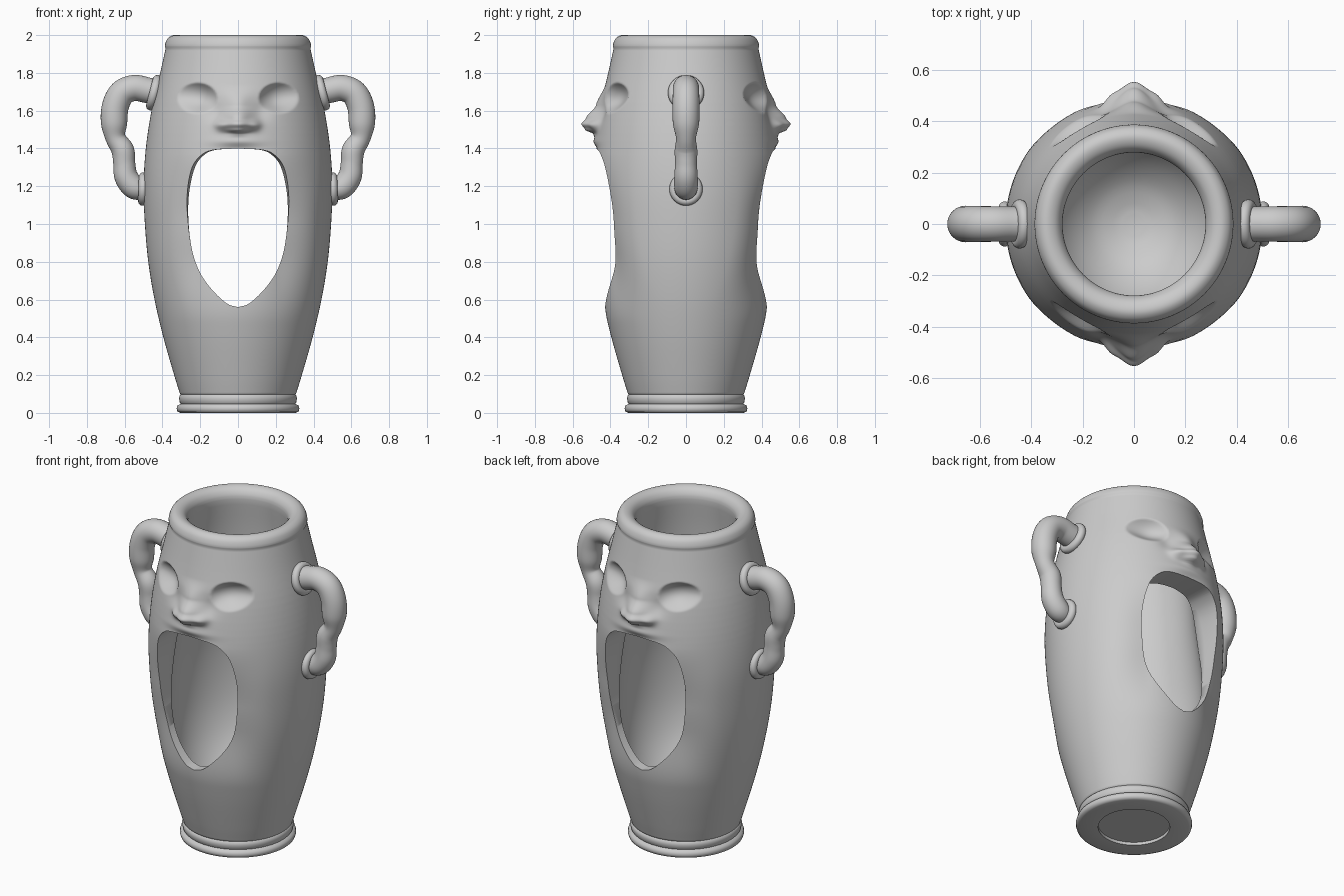
import bpy, bmesh, math
from mathutils import Vector

cube = bpy.data.objects.get("Cube")
if cube:
    bpy.data.objects.remove(cube)

clay = bpy.data.materials.new("grey_clay")
clay.use_nodes = True
clay.diffuse_color = (0.6, 0.6, 0.6, 1)
clay.node_tree.nodes["Principled BSDF"].inputs["Base Color"].default_value = (0.6, 0.6, 0.6, 1)


def spline(points, n):
    """Catmull-Rom samples through the points, n per span."""
    p = [Vector(q) for q in points]
    p = [2 * p[0] - p[1]] + p + [2 * p[-1] - p[-2]]
    out = []
    for i in range(1, len(p) - 2):
        a, b, c, d = p[i - 1:i + 3]
        for k in range(n):
            t = k / n
            out.append(0.5 * (2 * b + (c - a) * t + (2 * a - 5 * b + 4 * c - d) * t * t
                              + (3 * b - a - 3 * c + d) * t ** 3))
    return out + [p[-2]]


def ease(table, z):
    """Smoothly interpolated table value, held flat past both ends."""
    if z <= table[0][0]:
        return table[0][1]
    for (z0, v0), (z1, v1) in zip(table, table[1:]):
        if z <= z1:
            t = (z - z0) / (z1 - z0)
            return v0 + (v1 - v0) * t * t * (3 - 2 * t)
    return table[-1][1]


def make(name, bm):
    bmesh.ops.recalc_face_normals(bm, faces=bm.faces)
    mesh = bpy.data.meshes.new(name)
    bm.to_mesh(mesh)
    bm.free()
    obj = bpy.data.objects.new(name, mesh)
    bpy.context.collection.objects.link(obj)
    mesh.materials.append(clay)
    return obj


def activate(obj):
    bpy.ops.object.select_all(action='DESELECT')
    obj.select_set(True)
    bpy.context.view_layer.objects.active = obj


def smooth(obj):
    activate(obj)
    bpy.ops.object.shade_smooth_by_angle(angle=math.radians(60))


def bridge(bm, a, b):
    n = len(a)
    for i in range(n):
        bm.faces.new((a[i], a[(i + 1) % n], b[(i + 1) % n], b[i]))


# Face relief: nose, upper lip, eye sockets and the flattened sides of the mouth
NOSE = [(1.455, 0), (1.475, .01), (1.5, .06), (1.53, .083), (1.56, .064), (1.63, .024), (1.74, 0)]
NOSE_WIDTH = [(1.48, .05), (1.53, .068), (1.64, .055), (1.74, .08)]
LIP = [(1.3, 0), (1.395, -.016), (1.44, .006), (1.48, 0)]
DENT = [(.48, 0), (.84, .042), (1.0, .038), (1.38, 0)]


def blob(x, z, cx, cz, rx, rz):
    return math.exp(-((x - cx) / rx) ** 2 - ((z - cz) / rz) ** 2)


def relief(x, z):
    d = ease(NOSE, z) * math.exp(-(x / ease(NOSE_WIDTH, z)) ** 2)
    d += ease(LIP, z) * math.exp(-(x / .12) ** 2)
    d += .024 * blob(x, z, .085, 1.522, .034, .03)
    d -= .014 * blob(x, z, .125, 1.6, .05, .055)
    e = ((x - .215) / .105) ** 2 + ((z - 1.665) / .083) ** 2
    if e < 1:
        d -= .055 * (1 - e) ** ease([(1.6, 1.5), (1.68, 1)], z)
    return d - ease(DENT, z) * ease([(.22, 1), (.42, 0)], x)


# Body: turned profile from the foot, up the wall, over the rim and down the thick inside
FOOT = [(.2, .018), (.2, 0), (.305, 0), (.32, .006), (.325, .022), (.32, .04), (.303, .048),
        (.308, .054), (.312, .075), (.309, .092), (.303, .097)]
WALL = [(.307, .1), (.338, .2), (.395, .4), (.442, .6), (.475, .8), (.493, 1.0), (.5, 1.2),
        (.488, 1.4), (.458, 1.6), (.412, 1.8), (.383, 1.93)]
RIM = [(.387, 1.938), (.385, 1.955), (.373, 1.982), (.35, 1.998), (.325, 1.998), (.3, 1.985),
       (.283, 1.96), (.278, 1.935)]
CAVITY = [(.282, 1.9), (.3, 1.75), (.316, 1.55), (.332, 1.35), (.356, 1.15), (.38, .95),
          (.385, .75), (.37, .58), (.33, .43), (.26, .3), (.17, .21), (.08, .17), (.02, .16)]
wall = spline(WALL, 5)
fine = []
for a, b in zip(wall, wall[1:]):
    steps = max(1, round((b.y - a.y) / .007)) if 1.36 < a.y < 1.78 else 2
    fine += [a.lerp(b, i / steps) for i in range(steps)]
fine.append(wall[-1])
profile = ([(r, z, 0) for r, z in FOOT] + [(p.x, p.y, 1) for p in fine]
           + [(p.x, p.y, 0) for p in spline(RIM, 3) + spline(CAVITY, 4)])

SIDES = 272
bm = bmesh.new()
rings = []
for r, z, k in profile:
    ring = []
    for i in range(SIDES):
        a = math.tau * i / SIDES
        rr = r + (relief(abs(r * math.cos(a)), z) if k else 0)
        ring.append(bm.verts.new((rr * math.cos(a), rr * math.sin(a), z)))
    rings.append(ring)
for a, b in zip(rings, rings[1:]):
    bridge(bm, a, b)
for ring, z in ((rings[0], .018), (rings[-1], .16)):
    hub = bm.verts.new((0, 0, z))
    for i in range(SIDES):
        bm.faces.new((hub, ring[i], ring[(i + 1) % SIDES]))
body = make("body", bm)

# Open mouths: one outline cut through front and back, flared at the upper corners
MOUTH = [(0, .56), (.06, .58), (.14, .655), (.205, .75), (.245, .87), (.263, 1.03),
         (.258, 1.17), (.228, 1.3), (.18, 1.365), (.12, 1.392), (0, 1.4)]
FLARE = [(.9, 1), (1.3, 1.15)]
half = spline(MOUTH, 5)
outline = half + [Vector((-p.x, p.y)) for p in reversed(half[1:-1])]
bm = bmesh.new()
stations = [[bm.verts.new((p.x * (ease(FLARE, p.y) if flared else 1), y, p.y)) for p in outline]
            for y, flared in ((-.6, True), (-.3, False), (.3, False), (.6, True))]
for a, b in zip(stations, stations[1:]):
    bridge(bm, a, b)
bm.faces.new(stations[0])
bm.faces.new(stations[-1])
cutter = make("mouth_cutter", bm)
cutter.hide_render = True
cut = body.modifiers.new("mouths", 'BOOLEAN')
cut.operation = 'DIFFERENCE'
cut.solver = 'EXACT'
cut.object = cutter
activate(body)
bpy.ops.object.modifier_apply(modifier=cut.name)
bpy.data.objects.remove(cutter)
smooth(body)

# Handles: ear-shaped tubes given as x, z, radius
EAR = [(.41, 1.69, .068), (.48, 1.708, .068), (.55, 1.72, .069), (.615, 1.692, .07),
       (.65, 1.62, .071), (.656, 1.53, .069), (.648, 1.455, .053), (.61, 1.39, .06),
       (.602, 1.32, .058), (.592, 1.25, .062), (.55, 1.195, .063), (.5, 1.185, .055),
       (.45, 1.185, .055)]
for side, label in ((1, "left"), (-1, "right")):
    path = spline(EAR, 6)
    bm = bmesh.new()
    tube = []
    for i, p in enumerate(path):
        t = path[min(i + 1, len(path) - 1)] - path[max(i - 1, 0)]
        n = Vector((-t.y, t.x)).normalized()
        ring = []
        for j in range(32):
            a = math.tau * j / 32
            u = p.z * math.cos(a)
            ring.append(bm.verts.new((side * (p.x + n.x * u), p.z * math.sin(a), p.y + n.y * u)))
        tube.append(ring)
    for a, b in zip(tube, tube[1:]):
        bridge(bm, a, b)
    bm.faces.new(tube[0])
    bm.faces.new(tube[-1])
    smooth(make(label + "_handle", bm))

    # Collars where the handle meets the body
    for part, x, z, major, tilt in (("upper", .445, 1.695, .072, .25), ("lower", .503, 1.185, .064, .03)):
        bpy.ops.mesh.primitive_torus_add(
            major_radius=major, minor_radius=.024, major_segments=48, minor_segments=16,
            location=(side * x, 0, z), rotation=(0, side * (math.pi / 2 - tilt), 0))
        collar = bpy.context.object
        collar.name = label + "_" + part + "_collar"
        collar.data.materials.append(clay)
        smooth(collar)
